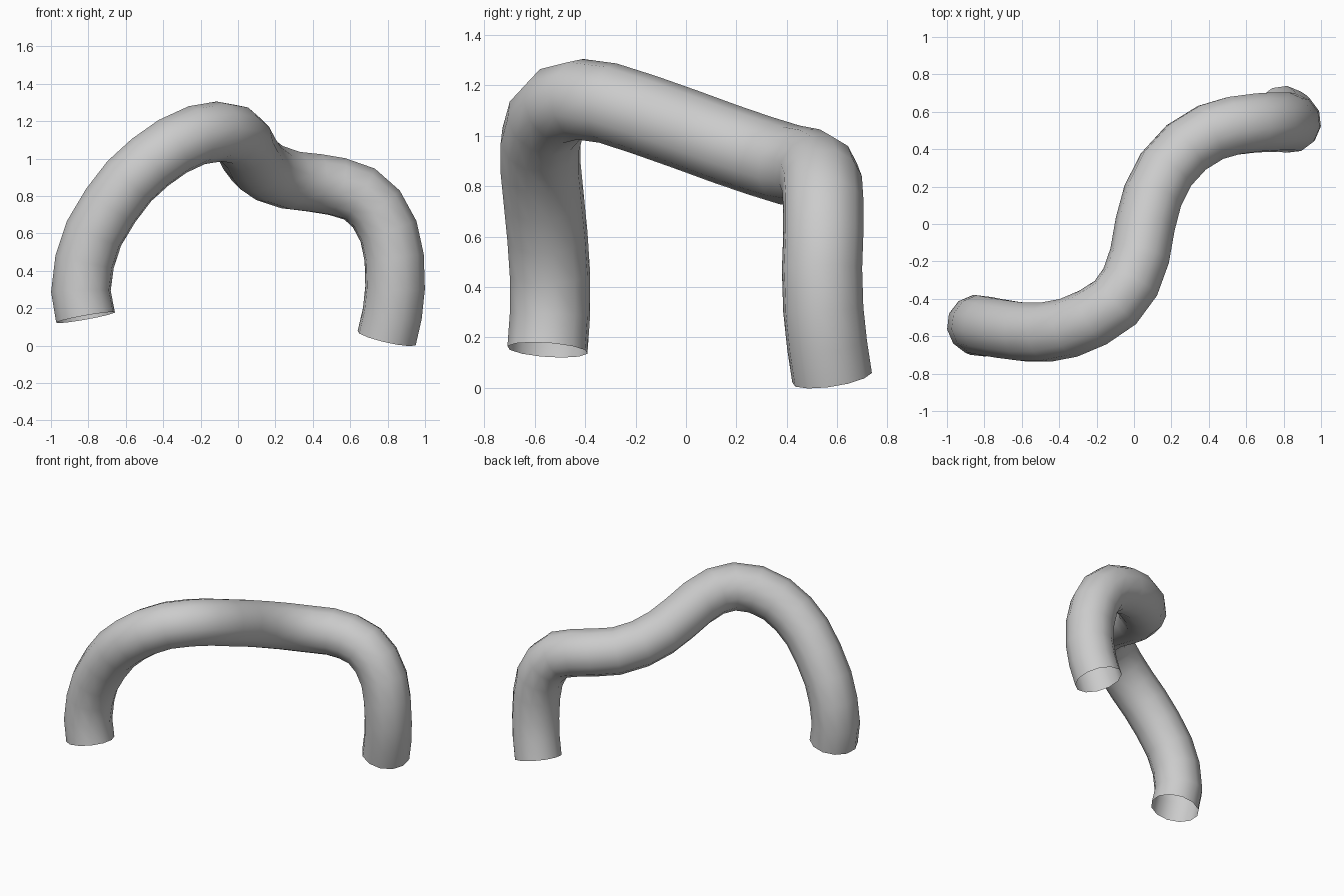
import bpy

# Centre line of the bent tube, left foot to right foot
PATH = [
    (-0.815, -0.55, 0.15), (-0.84, -0.54, 0.29), (-0.82, -0.54, 0.45),
    (-0.77, -0.55, 0.60), (-0.68, -0.565, 0.75), (-0.58, -0.578, 0.88),
    (-0.47, -0.578, 0.98), (-0.35, -0.555, 1.065), (-0.22, -0.50, 1.125),
    (-0.10, -0.42, 1.145), (-0.02, -0.31, 1.13), (0.03, -0.17, 1.085),
    (0.06, 0.00, 1.025), (0.10, 0.15, 0.97), (0.17, 0.29, 0.922),
    (0.28, 0.41, 0.885), (0.41, 0.49, 0.87), (0.53, 0.525, 0.85),
    (0.65, 0.54, 0.81), (0.74, 0.545, 0.73), (0.805, 0.545, 0.61),
    (0.835, 0.54, 0.47), (0.84, 0.545, 0.31), (0.825, 0.56, 0.17),
    (0.795, 0.58, 0.04),
]
RADIUS = 0.161

# Open-ended round tube swept along the path
curve = bpy.data.curves.new("tube", "CURVE")
curve.dimensions = '3D'
curve.twist_mode = 'MINIMUM'
curve.bevel_depth = RADIUS
curve.bevel_resolution = 4
curve.use_fill_caps = False
spline = curve.splines.new('POLY')
spline.points.add(len(PATH) - 1)
for point, co in zip(spline.points, PATH):
    point.co = (*co, 1.0)
tube = bpy.data.objects.new("bent_tube", curve)
bpy.context.collection.objects.link(tube)

# Turn into a smooth-shaded mesh
bpy.context.view_layer.objects.active = tube
tube.select_set(True)
bpy.ops.object.convert(target='MESH')
bpy.ops.object.shade_smooth()
